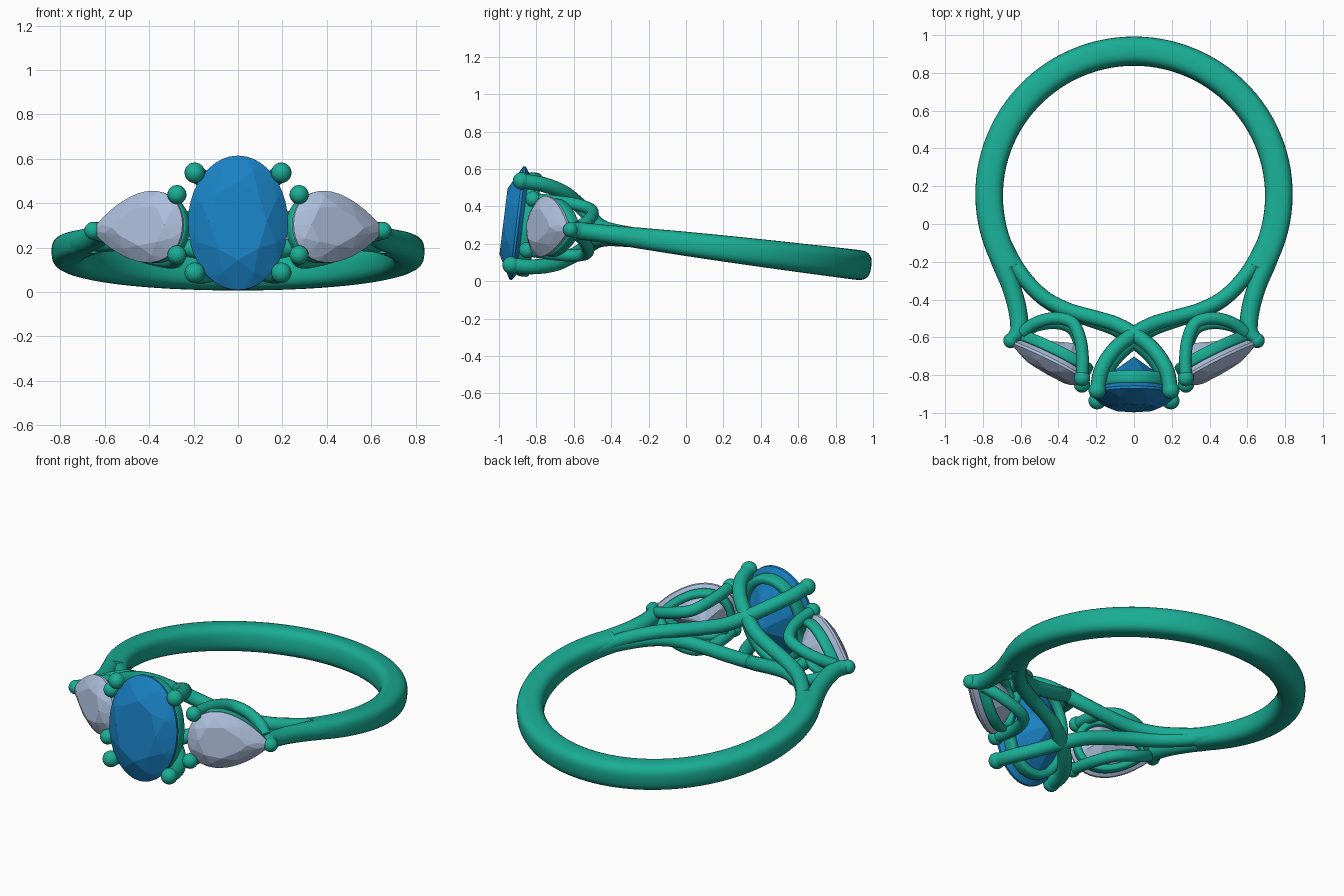
import bpy, bmesh, math
from mathutils import Vector, Matrix

if "Cube" in bpy.data.objects:
    bpy.data.objects.remove(bpy.data.objects["Cube"])

# The whole ring leans back by 7 degrees; parts are laid out flat and then placed
PLACE = Matrix.Translation((0, 0, 0.2)) @ Matrix.Rotation(math.radians(-7), 4, 'X')
Z = Vector((0, 0, 1))


def material(name, rgb):
    m = bpy.data.materials.new(name)
    m.diffuse_color = (*rgb, 1)
    m.use_nodes = True
    m.node_tree.nodes["Principled BSDF"].inputs["Base Color"].default_value = m.diffuse_color
    return m


METAL = material("green_metal", (0.01, 0.42, 0.30))
BLUE = material("blue_gem", (0.01, 0.22, 0.55))
PALE = material("pale_gem", (0.42, 0.52, 0.72))


def finish(name, bm, mat, smooth=True):
    bmesh.ops.recalc_face_normals(bm, faces=bm.faces[:])
    bm.transform(PLACE)
    me = bpy.data.meshes.new(name)
    bm.to_mesh(me)
    bm.free()
    me.materials.append(mat)
    ob = bpy.data.objects.new(name, me)
    bpy.context.collection.objects.link(ob)
    if smooth:
        bpy.ops.object.select_all(action='DESELECT')
        ob.select_set(True)
        bpy.context.view_layer.objects.active = ob
        bpy.ops.object.shade_smooth_by_angle(angle=math.radians(50))


def spline(pts, steps=6):
    # Catmull-Rom curve through (x, y, z, half_width, half_height) points
    P = [Vector(p) for p in pts]
    P = [P[0] * 2 - P[1]] + P + [P[-1] * 2 - P[-2]]
    out = []
    for i in range(1, len(P) - 2):
        a, b, c, d = P[i - 1:i + 3]
        for k in range(steps):
            t = k / steps
            out.append(0.5 * (2 * b + (c - a) * t + (2 * a - 5 * b + 4 * c - d) * t * t
                              + (3 * b - a - 3 * c + d) * t ** 3))
    return out + [P[-2]]


def sweep(name, pts, up=Z, closed=False, power=2.0, sides=16, ball=0):
    # Superellipse section swept along a path, with an optional ball at the end
    bm = bmesh.new()
    n = len(pts)
    rings = []
    for i, p in enumerate(pts):
        prev = pts[(i - 1) % n if closed else max(i - 1, 0)]
        nxt = pts[(i + 1) % n if closed else min(i + 1, n - 1)]
        t = (Vector(nxt[:3]) - Vector(prev[:3])).normalized()
        s = up.cross(t).normalized()
        w = t.cross(s)
        ring = []
        for k in range(sides):
            th = 2 * math.pi * k / sides
            c, d = math.cos(th), math.sin(th)
            ca = math.copysign(abs(c) ** (2 / power), c) * p[3]
            sb = math.copysign(abs(d) ** (2 / power), d) * p[4]
            ring.append(bm.verts.new(Vector(p[:3]) + s * ca + w * sb))
        rings.append(ring)
    for i in range(n if closed else n - 1):
        r, q = rings[i], rings[(i + 1) % n]
        for k in range(sides):
            j = (k + 1) % sides
            bm.faces.new((r[k], r[j], q[j], q[k]))
    if not closed:
        bm.faces.new(rings[0])
        bm.faces.new(rings[-1])
    if ball:
        bmesh.ops.create_uvsphere(bm, u_segments=20, v_segments=12, radius=ball,
                                  matrix=Matrix.Translation(pts[-1][:3]))
    finish(name, bm, METAL)


def oval(t):
    return 0.225 * math.cos(t), 0.305 * math.sin(t)


def pear(t):
    return 0.23 * math.cos(t), 0.2025 * math.sin(t) * abs(math.sin(t / 2)) ** 0.8


def gem(name, outline, mid, frame, crown, depth, mat):
    # Faceted stone: hull of table, crown, girdle, pavilion rings and culet
    bm = bmesh.new()
    rows = [(8, 0, 0.58, crown), (8, 0.5, 0.82, crown * 0.6), (40, 0, 1, 0.007),
            (40, 0, 1, -0.007), (8, 0.5, 0.55, -depth * 0.55), (1, 0, 0, -depth)]
    for n, shift, scale, h in rows:
        for k in range(n):
            u, v = outline(2 * math.pi * (k + shift) / n)
            bm.verts.new(frame @ Vector((mid + (u - mid) * scale, v * scale, h)))
    hull = bmesh.ops.convex_hull(bm, input=bm.verts[:])
    bmesh.ops.delete(bm, geom=[v for v in bm.verts if not v.link_faces], context='VERTS')
    bmesh.ops.dissolve_limit(bm, angle_limit=0.01, verts=bm.verts[:], edges=bm.edges[:])
    finish(name, bm, mat, smooth=False)


def rail(name, outline, mid, frame, scale, drop, a, b):
    # Gallery rail following the stone's outline underneath it
    pts = []
    for k in range(48):
        u, v = outline(2 * math.pi * k / 48)
        p = frame @ Vector((mid + (u - mid) * scale, v * scale, -drop))
        pts.append((*p, a, b))
    sweep(name, pts, up=(frame.to_3x3() @ Z), closed=True, power=3.5)


def seat_frame(center, u):
    n = u.cross(Z)
    m = Matrix((u, Z, n)).transposed().to_4x4()
    m.translation = center
    return m


# Band: circle that narrows toward the shoulders
band = []
for i in range(73):
    phi = math.radians(-121 + 242 * i / 72)
    f = (abs(phi) / math.radians(121)) ** 2.5
    band.append((0.767 * math.sin(phi), 0.155 + 0.767 * math.cos(phi), 0,
                 0.076 - 0.006 * f, 0.08 - 0.024 * f))
sweep("band", band, power=2.8, sides=28)

# Centre stone and its rail
f = seat_frame((0, -0.907, 0), Vector((1, 0, 0)))
gem("centre_stone", oval, 0, f, 0.076, 0.2, BLUE)
rail("centre_rail", oval, 0, f, 0.84, 0.06, 0.024, 0.036)

ang = math.radians(28)
for s, side in ((1, "right"), (-1, "left")):
    # Side stone and its rail
    f = seat_frame((0.45 * s, -0.735, 0), Vector((math.cos(ang) * s, math.sin(ang), 0)))
    if s < 0:
        f = f @ Matrix.Diagonal((1, 1, -1, 1))
    gem(side + "_stone", pear, -0.07, f, 0.055, 0.15, PALE)
    rail(side + "_rail", pear, -0.07, f, 0.84, 0.06, 0.02, 0.03)

    # Outer shoulder running to the side stone's point
    shoulder = [(0.75, -0.03, 0, 0.06, 0.06), (0.705, -0.19, 0, 0.055, 0.058),
                (0.655, -0.32, 0, 0.05, 0.053), (0.618, -0.45, 0, 0.049, 0.048),
                (0.61, -0.56, 0, 0.046, 0.046), (0.652, -0.622, 0, 0.03, 0.04)]
    sweep(side + "_shoulder", spline([(s * p[0], *p[1:]) for p in shoulder]), ball=0.04)

    for h, level in ((1, "upper"), (-1, "lower")):
        # Strand that crosses under the centre stone and becomes its claw
        strand = [(0.70, -0.08, 0), (0.61, -0.25, 0.012), (0.49, -0.385, 0.02),
                  (0.36, -0.46, 0.035), (0.22, -0.505, 0.065), (0.1, -0.545, 0.1),
                  (0, -0.605, 0.145), (-0.1, -0.69, 0.195), (-0.17, -0.8, 0.222),
                  (-0.195, -0.915, 0.227)]
        sweep(f"{side}_{level}_strand",
              spline([(s * x, y, h * z, 0.04, 0.04) for x, y, z in strand]), ball=0.046)

        # Hooked claw of the side stone
        claw = [(0.59, -0.58, 0.02), (0.52, -0.535, 0.06), (0.42, -0.515, 0.1),
                (0.33, -0.54, 0.125), (0.288, -0.62, 0.138), (0.272, -0.73, 0.14),
                (0.275, -0.84, 0.137)]
        sweep(f"{side}_{level}_claw",
              spline([(s * x, y, h * z, 0.033, 0.033) for x, y, z in claw]), ball=0.043)
